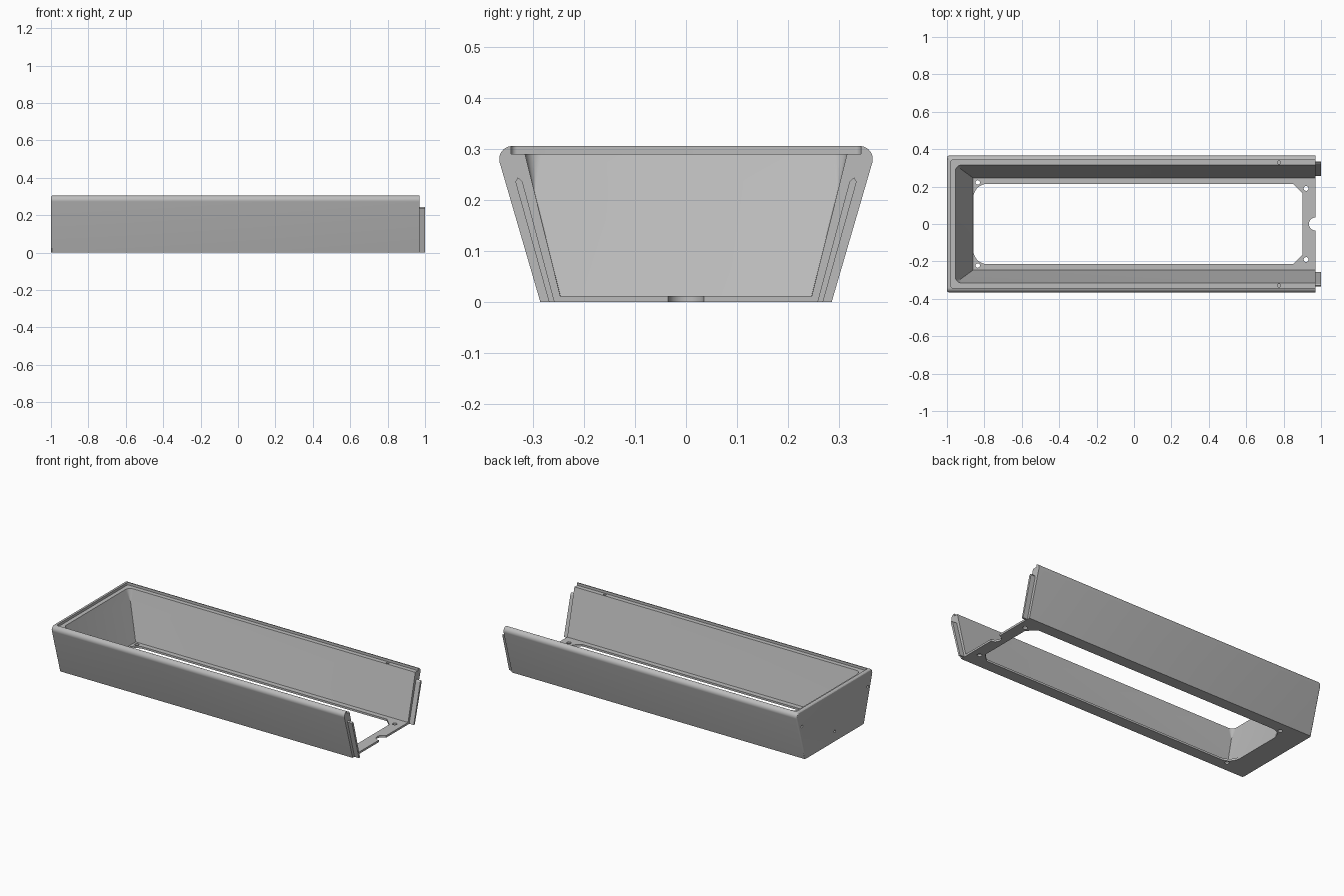
import bpy, bmesh, math
from math import cos, sin, pi

cube = bpy.data.objects.get("Cube")
if cube:
    bpy.data.objects.remove(cube)

grey = bpy.data.materials.new("plain grey")
grey.use_nodes = True
COLOR = (0.5, 0.5, 0.5, 1)
grey.diffuse_color = COLOR
grey.node_tree.nodes["Principled BSDF"].inputs["Base Color"].default_value = COLOR


def loft(name, rings):
    """Solid from a stack of equal-length point rings, capped at both ends."""
    bm = bmesh.new()
    rows = [[bm.verts.new(p) for p in ring] for ring in rings]
    n = len(rows[0])
    for a, b in zip(rows, rows[1:]):
        for i in range(n):
            j = (i + 1) % n
            bm.faces.new((a[i], a[j], b[j], b[i]))
    bm.faces.new(rows[0][::-1])
    bm.faces.new(rows[-1])
    bmesh.ops.recalc_face_normals(bm, faces=bm.faces)
    mesh = bpy.data.meshes.new(name)
    bm.to_mesh(mesh)
    bm.free()
    mesh.materials.append(grey)
    obj = bpy.data.objects.new(name, mesh)
    bpy.context.collection.objects.link(obj)
    return obj


def prism(name, outline, z0, z1):
    return loft(name, [[(x, y, z) for x, y in outline] for z in (z0, z1)])


def arc(cx, cy, r, a0, a1, steps=8):
    return [(cx + r * cos(a0 + (a1 - a0) * i / steps),
             cy + r * sin(a0 + (a1 - a0) * i / steps)) for i in range(steps + 1)]


def circle(cx, cy, r, steps=24):
    return arc(cx, cy, r, 0, 2 * pi, steps)[:-1]


def u_outline(end, w, r, right=1.2):
    """Outline open towards +x, with rounded corners at the closed end."""
    return ([(right, w)] + arc(end + r, w - r, r, pi / 2, pi)
            + arc(end + r, r - w, r, pi, 1.5 * pi) + [(right, -w)])


# Outer body: flared section with rounded shoulders, run along x
half = [(0.285, 0)] + arc(0.34, 0.28, 0.0255, -0.28, pi / 2, 10)
section = half + [(-y, z) for y, z in reversed(half)]
body = loft("tray_body", [[(x, y, z) for y, z in section] for x in (-1, 0.97)])

# Softened closed end
bm = bmesh.new()
bm.from_mesh(body.data)
edges = [e for e in bm.edges if all(v.co.x < -0.99 for v in e.verts)
         and max(v.co.z for v in e.verts) > 0.01]
bmesh.ops.bevel(bm, geom=edges, offset=0.01, segments=3, profile=0.5, affect='EDGES')
bm.to_mesh(body.data)
bm.free()

# Sloping cavity, its end corners rounding off towards the top
cavity = []
for z, r in ((0.012, 0.001), (0.215, 0.001), (0.32, 0.045)):
    t = (z - 0.012) / 0.278
    cavity.append([(x, y, z) for x, y in u_outline(-0.86 - 0.095 * t, 0.246 + 0.069 * t, r)])
cutters = [loft("cavity_cutter", cavity)]

# Lid rebate around the rim
cutters.append(prism("rebate_cutter", u_outline(-0.98, 0.342, 0.012), 0.29, 0.4))

# Floor window: round corners at the closed end, chamfers at the open end
window = u_outline(-0.859, 0.215, 0.075, 0.85)
window = window + [(0.9, -0.165), (0.9, 0.165)]
cutters.append(prism("window_cutter", window, -0.1, 0.1))

# Cable notch, floor screw holes and rim screw holes
cutters.append(prism("notch_cutter", circle(0.97, 0, 0.035, 32), -0.1, 0.1))
for s in (-1, 1):
    cutters.append(prism("floor_hole_cutter", circle(0.92, s * 0.19, 0.013), -0.1, 0.1))
    cutters.append(prism("floor_hole_cutter", circle(-0.835, s * 0.222, 0.012), -0.1, 0.04))
    cutters.append(prism("rim_hole_cutter", circle(0.775, s * 0.329, 0.009), 0.25, 0.35))

# Blind holes in the closed end
for y, z in ((-0.315, 0.21), (0.315, 0.21), (0, 0.06)):
    cutters.append(loft("end_hole_cutter",
                        [[(x, a, b) for a, b in circle(y, z, 0.008, 16)] for x in (-1.1, -0.97)]))

for cutter in cutters:
    cutter.hide_render = True
    mod = body.modifiers.new(cutter.name, 'BOOLEAN')
    mod.operation = 'DIFFERENCE'
    mod.solver = 'EXACT'
    mod.object = cutter

# Bake the cuts, then drop the cutters
bpy.context.view_layer.update()
graph = bpy.context.evaluated_depsgraph_get()
mesh = bpy.data.meshes.new_from_object(body.evaluated_get(graph))
body.modifiers.clear()
body.data = mesh
for cutter in cutters:
    bpy.data.objects.remove(cutter)

# Slanted joining tongues at the open end
tongues = []
for side, s in (("right", -1), ("left", 1)):
    outline = [(0.257, 0), (0.268, 0), (0.334, 0.236), (0.329, 0.244), (0.32, 0.236)]
    tongues.append(loft(side + "_tongue",
                        [[(x, s * y, z) for y, z in outline] for x in (0.95, 1.0)]))

# Smooth curves, keep edges crisp
bpy.ops.object.select_all(action='DESELECT')
for obj in [body] + tongues:
    obj.select_set(True)
bpy.context.view_layer.objects.active = body
bpy.ops.object.shade_smooth_by_angle(angle=math.radians(30))
